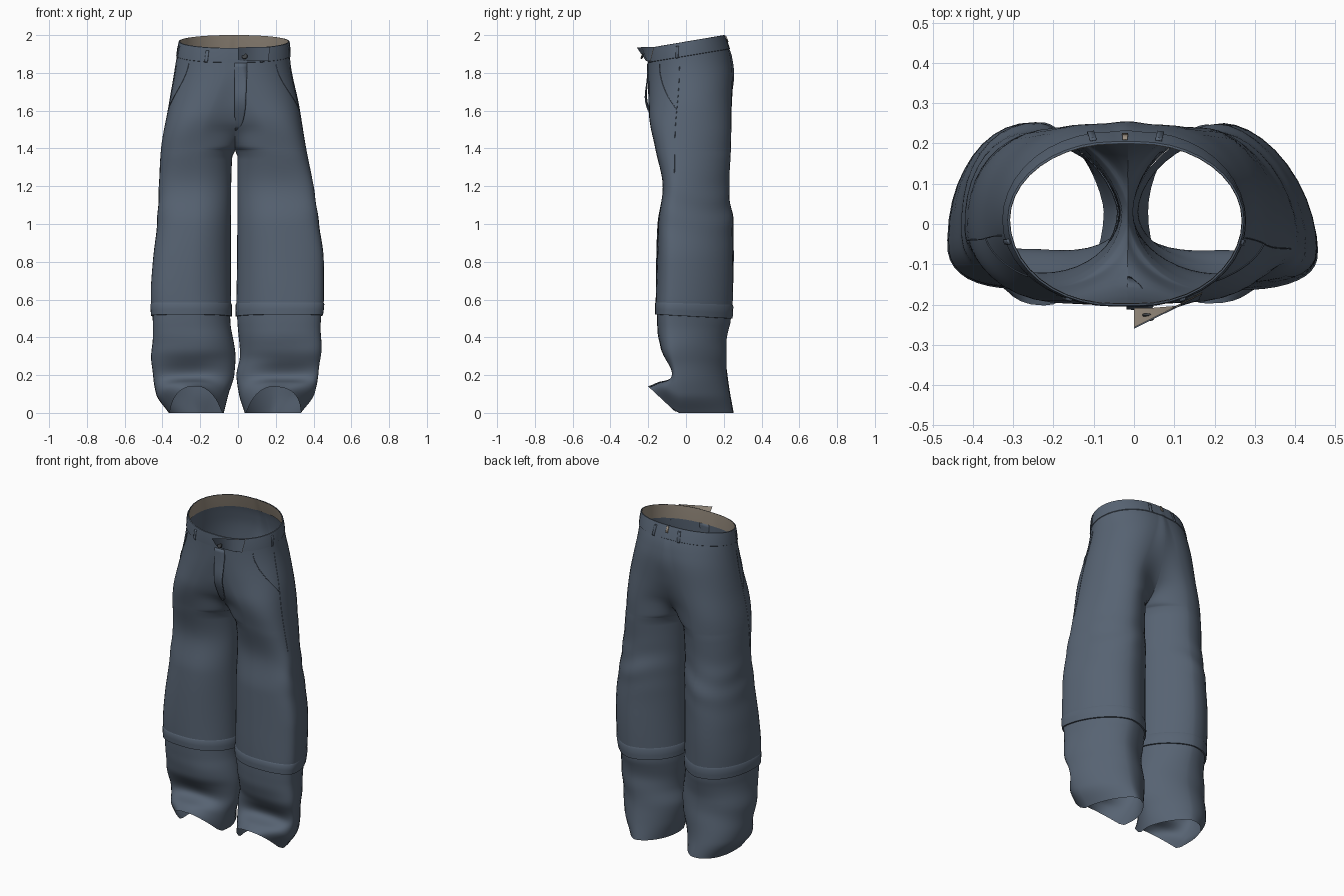
import bpy, bmesh, math
from mathutils import Vector

if "Cube" in bpy.data.objects:
    bpy.data.objects.remove(bpy.data.objects["Cube"])

def material(name, rgb):
    m = bpy.data.materials.new(name)
    m.diffuse_color = (*rgb, 1)
    m.use_nodes = True
    m.node_tree.nodes["Principled BSDF"].inputs["Base Color"].default_value = m.diffuse_color
    return m

CLOTH = material("slate blue cloth", (0.095, 0.125, 0.17))
LINING = material("beige lining", (0.32, 0.27, 0.215))
METAL = material("dark metal", (0.05, 0.055, 0.06))

def clamp(v):
    return max(0.0, min(1.0, v))

def profile(*pts):
    """Smooth monotone curve through (z, value) points."""
    n = len(pts)
    d = [(pts[i + 1][1] - pts[i][1]) / (pts[i + 1][0] - pts[i][0]) for i in range(n - 1)]
    m = [d[0]] + [2 * a * b / (a + b) if a * b > 0 else 0.0 for a, b in zip(d, d[1:])] + [d[-1]]
    def f(z):
        z = max(pts[0][0], min(pts[-1][0], z))
        i = next(k for k in range(n - 1) if z <= pts[k + 1][0])
        h = pts[i + 1][0] - pts[i][0]
        u = (z - pts[i][0]) / h
        return ((2*u**3 - 3*u*u + 1) * pts[i][1] + (u**3 - 2*u*u + u) * h * m[i]
                + (3*u*u - 2*u**3) * pts[i + 1][1] + (u**3 - u*u) * h * m[i + 1])
    return f

# Silhouette profiles: outer and inner edge per side, front and back depth
CROTCH = 1.39
OUTER = {-1: profile((0, -.37), (.1, -.435), (.2, -.45), (.5, -.455), (.65, -.463), (.8, -.455), (1, -.43),
                     (1.2, -.415), (1.4, -.405), (1.6, -.375), (1.85, -.33), (1.97, -.31)),
         1: profile((0, .33), (.1, .40), (.3, .438), (.5, .45), (.6, .458), (.8, .453), (1, .425),
                    (1.2, .40), (1.4, .365), (1.6, .33), (1.85, .278), (1.97, .27))}
INNER = {-1: profile((0, -.075), (.1, -.05), (.2, -.02), (.3, -.013), (.5, -.035), (.8, -.038),
                     (1.2, -.036), (1.36, -.03), (CROTCH, -.015), (2, -.02)),
         1: profile((0, .035), (.1, .005), (.2, -.008), (.3, .01), (.5, -.01), (.8, -.005),
                    (1.2, -.003), (1.36, -.003), (CROTCH, -.015), (2, -.02))}
FRONT = profile((0, -.2), (.1, -.15), (.2, -.09), (.28, -.108), (.34, -.135), (.42, -.153), (.55, -.158),
                (.8, -.155), (1, -.15), (1.2, -.123), (1.4, -.16), (1.6, -.195), (1.85, -.2), (1.97, -.2))
BACK = profile((0, .25), (.2, .22), (.35, .212), (.5, .24), (.8, .25), (1, .25), (1.2, .228),
               (1.4, .235), (1.6, .24), (1.76, .248), (1.85, .237), (1.9, .222), (1.97, .2))
RISE_F = profile((0, .03), (CROTCH, .03), (1.4, -.02), (1.42, -.06), (1.48, -.115), (1.55, -.16),
                 (1.65, -.185), (1.85, -.2), (1.97, -.2))
RISE_B = profile((0, .03), (CROTCH, .03), (1.4, .07), (1.42, .11), (1.48, .17), (1.55, .21),
                 (1.65, .24), (1.76, .255), (1.85, .243), (1.9, .225), (1.97, .2))
MIDDLE = profile((0, .5), (1.45, .5), (1.7, .3), (1.9, .12), (2, .1))
# Widest depth and corner squareness: the right leg is twisted outward at the front
SIDE_Y = {-1: profile((0, .03), (.5, -.04), (1, -.03), (1.5, .01), (2, .01)),
          1: profile((0, -.03), (.5, -.065), (1, -.055), (1.5, -.01), (2, .01))}
FRONT_ROUND = {-1: profile((0, .8), (1.4, .78), (1.8, 1), (2, 1)), 1: profile((0, .72), (1.4, .72), (1.8, 1), (2, 1))}
BACK_ROUND = {-1: profile((0, .92), (1.4, .92), (1.8, 1), (2, 1)), 1: profile((0, 1.3), (.5, 1.2), (1.4, 1.1), (1.8, 1), (2, 1))}

def outline(s, z, t):
    """Half-body outline: t runs inner front > front > outer side > back > inner back."""
    xi, xo, ym = INNER[s](z), OUTER[s](z), SIDE_Y[s](z)
    mx = xi + (xo - xi) * MIDDLE(z)
    back = t > .5
    q = (1 - t if back else t) * 4
    inner, edge = (RISE_B, BACK) if back else (RISE_F, FRONT)
    if q <= 1:
        e = (1.3 if s < 0 else 1.1) if back else 1.05
    else:
        e = (BACK_ROUND if back else FRONT_ROUND)[s](z)
    a = clamp(q if q <= 1 else q - 1) * math.pi / 2
    c, n = max(0, math.cos(a)) ** e, max(0, math.sin(a)) ** e
    if q <= 1:
        w = clamp((z - CROTCH) / .12)
        fx = (1 - w) * (1 - c) + w * q
        fy = (1 - w) * n + w * q * q * (3 - 2 * q)
        return Vector((xi + (mx - xi) * fx, inner(z) + (edge(z) - inner(z)) * fy))
    return Vector((mx + (xo - mx) * n, ym + (edge(z) - ym) * c))

def folds(s, z, t):
    """Soft cloth wrinkles, a shin dent above the shoe, and creases behind the knees."""
    w = 2 * math.pi * t
    low = .005 * math.exp(-((z - .3) / .13) ** 2) * math.sin(24 * z + 2.2 * math.sin(w + s) + s)
    low -= .035 * math.exp(-((z - .2) / .06) ** 2 - ((t - .24) / .11) ** 2)
    knee = .005 * math.exp(-((z - 1.08) / .12) ** 2) * math.sin(38 * z + 2 * math.sin(2 * w)) * clamp(2 * t - .6)
    soft = .004 * math.sin(7 * z + 2 * w + s) * clamp((1.85 - z) * 4)
    return (low + knee + soft) * math.sin(math.pi * t)

def surf(s, z, t, off=0.0):
    """Point on the cloth surface, pushed outward by off."""
    p, eps = outline(s, z, t), .008
    closed = z <= CROTCH
    ta, tb = ((t - eps) % 1, (t + eps) % 1) if closed else (max(0, t - eps), min(1, t + eps))
    d = outline(s, z, tb) - outline(s, z, ta)
    nrm = Vector((d.y, -d.x)) * s
    if not closed and t in (0, 1):
        nrm = Vector((0, -1 if t == 0 else 1))
    if nrm.length > 1e-6:
        p = p + nrm.normalized() * (off + folds(s, z, t))
    up = z + .17 * p.y * clamp((z - 1.4) / .5) - .06 * p.y * math.exp(-((z - .53) / .06) ** 2)
    up += .14 * clamp((-.05 - p.y) / .15) * max(0, 1 - z / .3)     # hem lifted over the foot
    return Vector((p.x, p.y, up))

def t_at_x(s, z, x):
    """Front-side parameter where the surface reaches x."""
    return min((i / 400 for i in range(201)), key=lambda t: abs(outline(s, z, t).x - x))

def finish(ob, mat, angle=40):
    ob.data.materials.append(mat)
    bpy.ops.object.select_all(action='DESELECT')
    ob.select_set(True)
    bpy.context.view_layer.objects.active = ob
    bpy.ops.object.shade_smooth_by_angle(angle=math.radians(angle))
    return ob

def sheet(name, sides, rows, mat, cols=40, span=lambda s, z: (0, 1), thick=0):
    """Cloth sheet from rows of (z, offset), listed from bottom to top."""
    bm = bmesh.new()
    for s in sides:
        grid = []
        for z, off in rows:
            a, b = span(s, z)
            grid.append([bm.verts.new(surf(s, z, a + (b - a) * j / cols, off)) for j in range(cols + 1)])
        for r0, r1 in zip(grid, grid[1:]):
            for j in range(cols):
                f = [r0[j], r0[j + 1], r1[j + 1], r1[j]]
                bm.faces.new(f if s > 0 else f[::-1])
    bmesh.ops.remove_doubles(bm, verts=bm.verts, dist=.0004)
    me = bpy.data.meshes.new(name)
    bm.to_mesh(me)
    bm.free()
    ob = bpy.data.objects.new(name, me)
    bpy.context.collection.objects.link(ob)
    if thick:
        mod = ob.modifiers.new("thickness", 'SOLIDIFY')
        mod.thickness = thick
    return finish(ob, mat)

def seam(name, pts, mat=CLOTH, r=.002):
    cu = bpy.data.curves.new(name, 'CURVE')
    cu.dimensions, cu.bevel_depth, cu.bevel_resolution = '3D', r, 1
    sp = cu.splines.new('POLY')
    sp.points.add(len(pts) - 1)
    for q, p in zip(sp.points, pts):
        q.co = (*p, 1)
    ob = bpy.data.objects.new(name, cu)
    bpy.context.collection.objects.link(ob)
    bpy.ops.object.select_all(action='DESELECT')
    ob.select_set(True)
    bpy.context.view_layer.objects.active = ob
    bpy.ops.object.convert(target='MESH')
    finish(bpy.context.object, mat)

def steps(a, b, n):
    return [a + (b - a) * i / n for i in range(n + 1)]

# Seat and thighs, one sheet that closes into two legs at the crotch
zs = steps(.52, 1.36, 40) + [1.38, CROTCH, 1.395, 1.4, 1.41, 1.42, 1.44, 1.46] + steps(1.48, 1.9, 18)
sheet("seat_and_thighs", (-1, 1), [(z, 0) for z in zs], CLOTH)

# Lower legs tucked under the knee hem, and the raised knee hems
for s, side in ((-1, "left"), (1, "right")):
    sheet(side + "_lower_leg", (s,), [(z, -.006 * clamp((z - .3) / .15)) for z in steps(0, .56, 36)], CLOTH)
    sheet(side + "_knee_hem", (s,), [(.512, -.005), (.513, .003), (.54, .004), (.572, .004), (.58, 0)], CLOTH)
    # Side seam and slanted pocket edge running back to it
    seam(side + "_side_seam", [surf(s, z, .47, 0) for z in steps(1.25, 1.84, 24)], r=.0015)
    t0 = t_at_x(s, 1.87, -.26 if s < 0 else .2)
    seam(side + "_pocket_edge", [surf(s, 1.87 - .26 * u, t0 + (.47 - t0) * u ** 2, .001) for u in steps(0, 1, 16)])

# Waistband with beige inside
sheet("waistband", (-1, 1), [(1.888, 0), (1.89, .004), (1.93, .005), (1.965, .003), (1.966, -.002)], CLOTH)
sheet("waistband_lining", (-1, 1), [(1.88, -.004), (1.93, -.004), (1.966, -.003)], LINING)

# Belt loops on the front, sides and back
for s, ts in ((-1, (t_at_x(-1, 1.93, -.16), .46, .72)), (1, (t_at_x(1, 1.93, .12), .46, .72))):
    for k, t in enumerate(ts):
        sheet(f"belt_loop_{'left' if s < 0 else 'right'}_{k}", (s,), [(1.885, .005), (1.892, .01), (1.945, .01), (1.95, .005)],
              CLOTH, 2, lambda s, z, t=t: (t - .005, t + .005), .003)
sheet("back_tab", (-1, 1), [(1.925, .01), (1.962, .009)], LINING, 2, lambda s, z: (.93 if s < 0 else .97, 1), .004)

# Fly panel, bulging forward and curving in to the centre seam
width = profile((1.5, .004), (1.52, .025), (1.57, .045), (1.65, .055), (1.88, .06))
sheet("fly_panel", (1,), [(z, .005 + .018 * math.exp(-((z - 1.68) / .09) ** 2)) for z in steps(1.5, 1.885, 16)], CLOTH, 6,
      lambda s, z: (0, t_at_x(1, z, -.012 + width(z))), .006)

# Loose waistband end folded forward: cloth outside, beige inside
def flap(name, mat, dy):
    top = [(.17, -.172, 1.938), (.11, -.203, 1.937), (.05, -.235, 1.936), (0, -.26, 1.934)]
    low = [(.16, -.190, 1.863), (.11, -.206, 1.862), (.05, -.211, 1.862), (0, -.212, 1.868)]
    me = bpy.data.meshes.new(name)
    me.from_pydata([(x, y + dy, z) for x, y, z in top + low], [], [(i + 1, i, i + 4, i + 5) for i in range(3)])
    ob = bpy.data.objects.new(name, me)
    bpy.context.collection.objects.link(ob)
    finish(ob, mat)
flap("waistband_flap", CLOTH, 0)
flap("waistband_flap_lining", LINING, .003)

# Button on the flap
bpy.ops.mesh.primitive_cylinder_add(vertices=16, radius=.015, depth=.006, location=(.035, -.231, 1.888),
                                    rotation=(math.radians(65), 0, math.radians(-12)))
bpy.context.object.name = "button"
finish(bpy.context.object, METAL)
